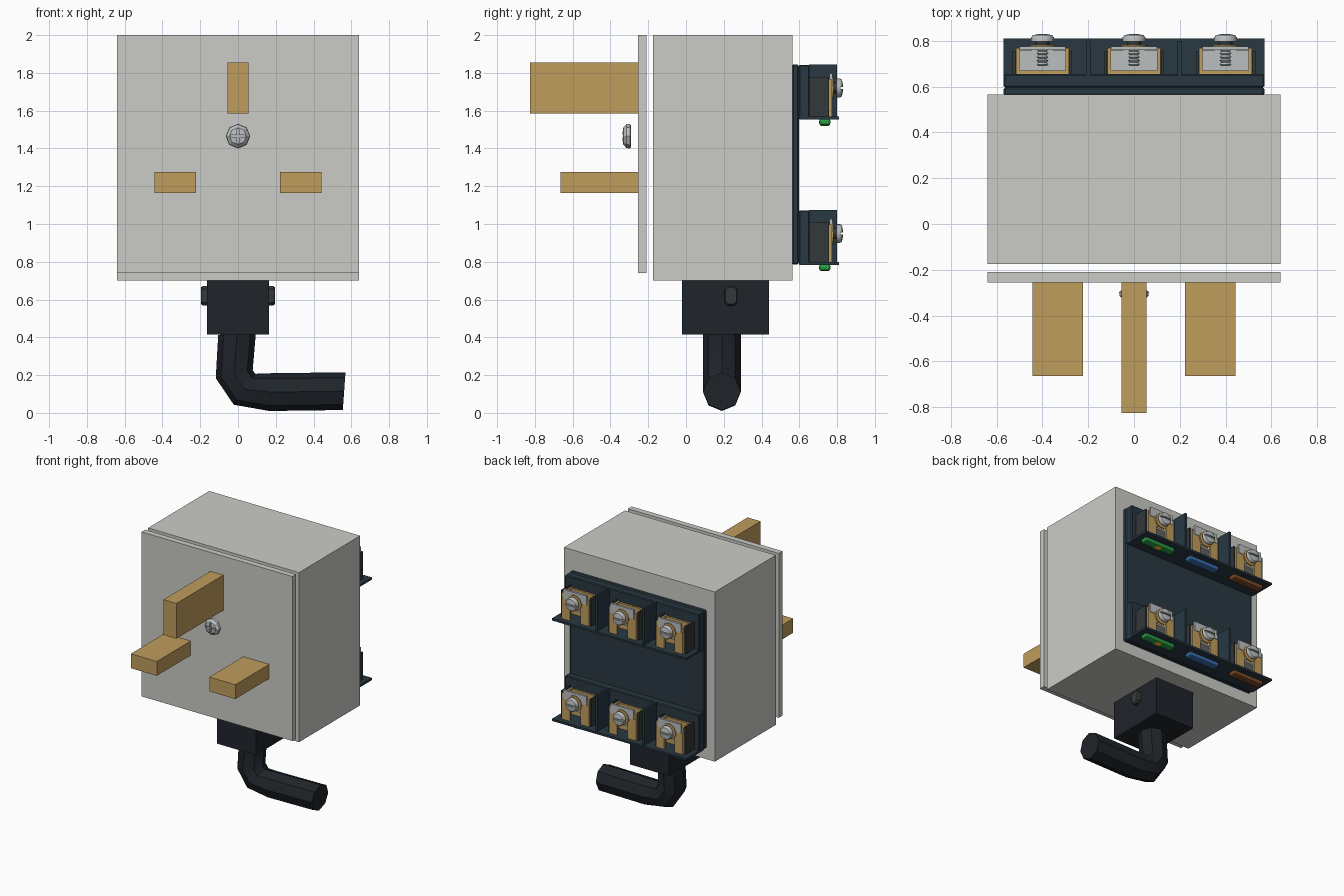
import bpy, bmesh, math
from mathutils import Vector

if "Cube" in bpy.data.objects:
    bpy.data.objects.remove(bpy.data.objects["Cube"])


def material(name, r, g, b):
    m = bpy.data.materials.new(name)
    m.diffuse_color = (r, g, b, 1)
    m.use_nodes = True
    m.node_tree.nodes["Principled BSDF"].inputs["Base Color"].default_value = m.diffuse_color
    return m


BRASS = material("brass", 0.53, 0.34, 0.11)
SLATE = material("slate_plastic", 0.022, 0.04, 0.055)
BLACK = material("black_rubber", 0.014, 0.018, 0.024)
CHEEK = material("dark_cheek", 0.035, 0.04, 0.04)
STEEL = material("steel", 0.5, 0.52, 0.53)
SHELL = material("pale_grey", 0.6, 0.6, 0.57)
GREEN = material("green", 0.02, 0.35, 0.06)
YELLOW = material("yellow", 0.8, 0.6, 0.03)
BLUE = material("blue", 0.04, 0.16, 0.45)
BROWN = material("brown", 0.22, 0.07, 0.02)


def finish(bm, name, mat, smooth=False):
    bmesh.ops.recalc_face_normals(bm, faces=bm.faces)
    me = bpy.data.meshes.new(name)
    bm.to_mesh(me)
    bm.free()
    me.materials.append(mat)
    ob = bpy.data.objects.new(name, me)
    bpy.context.collection.objects.link(ob)
    if smooth:
        bpy.context.view_layer.objects.active = ob
        ob.select_set(True)
        bpy.ops.object.shade_smooth_by_angle(angle=math.radians(40))
        ob.select_set(False)
    return ob


def box(name, x, y, z, mat, bevel=0, segments=1):
    """Box from (min, max) pairs."""
    bm = bmesh.new()
    bmesh.ops.create_cube(bm, size=1)
    for v in bm.verts:
        v.co = [(a + b) / 2 + c * (b - a) for c, (a, b) in zip(v.co, (x, y, z))]
    if bevel:
        bmesh.ops.bevel(bm, geom=bm.edges[:], offset=bevel, segments=segments,
                        profile=0.5, affect='EDGES')
    return finish(bm, name, mat)


def loft(name, rings, mat, smooth=False):
    """Skin a list of equal point rings and cap both ends."""
    bm = bmesh.new()
    vs = [[bm.verts.new(p) for p in ring] for ring in rings]
    n = len(vs[0])
    for a, b in zip(vs, vs[1:]):
        for i in range(n):
            j = (i + 1) % n
            bm.faces.new((a[i], a[j], b[j], b[i]))
    bm.faces.new(vs[0])
    bm.faces.new(vs[-1])
    return finish(bm, name, mat, smooth)


def turned(name, profile, sides, cx, cz, mat, smooth=True):
    """Turned part about the y axis from (radius, y) points."""
    rings = [[(cx + r * math.cos(2 * math.pi * i / sides), y,
               cz + r * math.sin(2 * math.pi * i / sides)) for i in range(sides)]
             for r, y in profile]
    return loft(name, rings, mat, smooth)


def cut(ob, cutter):
    cutter.hide_render = True
    mod = ob.modifiers.new("slot", 'BOOLEAN')
    mod.operation, mod.object, mod.solver = 'DIFFERENCE', cutter, 'EXACT'
    bpy.context.view_layer.objects.active = ob
    bpy.ops.object.modifier_apply(modifier=mod.name)
    bpy.data.objects.remove(cutter)


# Housing and front plate
box("housing", (-0.64, 0.64), (-0.175, 0.565), (0.70, 2.0), SHELL)
box("front_plate", (-0.64, 0.64), (-0.255, -0.21), (0.74, 2.0), SHELL)

# Plug pins
box("earth_pin", (-0.055, 0.055), (-0.825, -0.255), (1.585, 1.855), BRASS)
for s, side in ((-1, "left"), (1, "right")):
    box(side + "_pin", (s * 0.333 - 0.11, s * 0.333 + 0.11),
        (-0.665, -0.255), (1.165, 1.275), BRASS)

# Front screw with a cross slot
head = turned("front_screw", [(0.057, -0.29), (0.065, -0.297), (0.063, -0.315),
                              (0.045, -0.332), (0.02, -0.336)], 8, 0, 1.465, STEEL, False)
cut(head, box("slot_a", (-0.038, 0.038), (-0.36, -0.318), (1.459, 1.471), CHEEK))
cut(head, box("slot_b", (-0.006, 0.006), (-0.36, -0.318), (1.427, 1.503), CHEEK))

# Cable entry with side catches
box("cable_entry", (-0.165, 0.165), (-0.02, 0.44), (0.415, 0.70), BLACK)
for s, side in ((-1, "left"), (1, "right")):
    rings = []
    for x, k in ((0.16, 1), (0.187, 1), (0.197, 0.85)):
        pts = [(-0.033, -0.035), (-0.017, -0.051), (0.017, -0.051), (0.033, -0.035),
               (0.033, 0.035), (0.017, 0.051), (-0.017, 0.051), (-0.033, 0.035)]
        rings.append([(s * x, 0.238 + k * y, 0.62 + k * z) for y, z in pts])
    loft(side + "_catch", rings, CHEEK)

# Bent cable: each ring is (x, z, tilt of its cross-section in degrees)
path = [(-0.005, 0.42, 4), (-0.02, 0.205, 12), (0.035, 0.125, 55),
        (0.17, 0.11, 88), (0.562, 0.115, 86)]
rings = []
for x, z, tilt in path:
    a = math.radians(tilt)
    ring = []
    for i in range(8):
        t = math.pi * i / 4
        u = 0.1 * math.cos(t)
        ring.append((x + u * math.cos(a), 0.19 + 0.1 * math.sin(t), z + u * math.sin(a)))
    rings.append(ring)
loft("cable", rings, BLACK, True)

# Rear mounting panel
box("rear_panel", (-0.57, 0.57), (0.56, 0.597), (0.785, 1.845), SLATE, 0.008)


def terminal(tag, cx, z):
    """One clamp; z is the underside of its shelf."""
    # Dark cheeks and brass cage, open at top and bottom
    for s in (-1, 1):
        a, b = sorted((cx + s * 0.118, cx + s * 0.13))
        box("cheek_" + tag, (a, b), (0.65, 0.757), (z + 0.015, z + 0.225), CHEEK)
        a, b = sorted((cx + s * 0.10, cx + s * 0.115))
        box("cage_side_" + tag, (a, b), (0.655, 0.77), (z + 0.015, z + 0.215), BRASS)
        a, b = sorted((cx + s * 0.045, cx + s * 0.112))
        box("cage_front_" + tag, (a, b), (0.758, 0.772), (z + 0.015, z + 0.175), BRASS)
    box("cage_back_" + tag, (cx - 0.10, cx + 0.10), (0.655, 0.67),
        (z + 0.015, z + 0.21), BRASS)
    # Steel clamp bracket
    box("clamp_floor_" + tag, (cx - 0.10, cx + 0.10), (0.665, 0.76),
        (z + 0.10, z + 0.112), STEEL)
    box("clamp_plate_" + tag, (cx - 0.10, cx + 0.10), (0.76, 0.776),
        (z + 0.175, z + 0.245), STEEL)
    # Threaded screw, brass washer and slotted head
    zs = z + 0.168
    thread = [(0.026 if i % 2 else 0.018, 0.69 + i * 0.008) for i in range(12)]
    turned("thread_" + tag, thread, 10, cx, zs, STEEL, False)
    turned("washer_" + tag, [(0.058, 0.772), (0.058, 0.782)], 16, cx, zs, BRASS)
    turned("collar_" + tag, [(0.03, 0.78), (0.03, 0.80)], 12, cx, zs, CHEEK)
    head = turned("clamp_screw_" + tag, [(0.05, 0.797), (0.05, 0.815), (0.044, 0.825),
                                         (0.02, 0.83)], 16, cx, zs, STEEL)
    cut(head, box("slot", (cx - 0.06, cx + 0.06), (0.817, 0.85),
                  (zs - 0.006, zs + 0.006), CHEEK))


# Two rows of three terminals
for row, z in (("upper", 1.552), ("lower", 0.782)):
    box(row + "_block_back", (-0.57, 0.57), (0.597, 0.655), (z, z + 0.29), SLATE, 0.006)
    box(row + "_shelf", (-0.57, 0.57), (0.60, 0.81), (z, z + 0.016), SLATE)
    for x in (-0.2, 0.2):
        box(row + "_divider", (x - 0.009, x + 0.009), (0.65, 0.80), (z, z + 0.293), SLATE)
    for pos, cx, mat in (("left", -0.4, BROWN), ("middle", 0.0, BLUE), ("right", 0.4, GREEN)):
        tag = row + "_" + pos
        terminal(tag, cx, z)
        box("marker_" + tag, (cx - 0.13, cx + 0.13), (0.705, 0.765),
            (z - 0.03, z + 0.005), mat, 0.012, 2)
    box("marker_stripe_" + row, (0.375, 0.425), (0.712, 0.758), (z - 0.032, z - 0.02), YELLOW)
